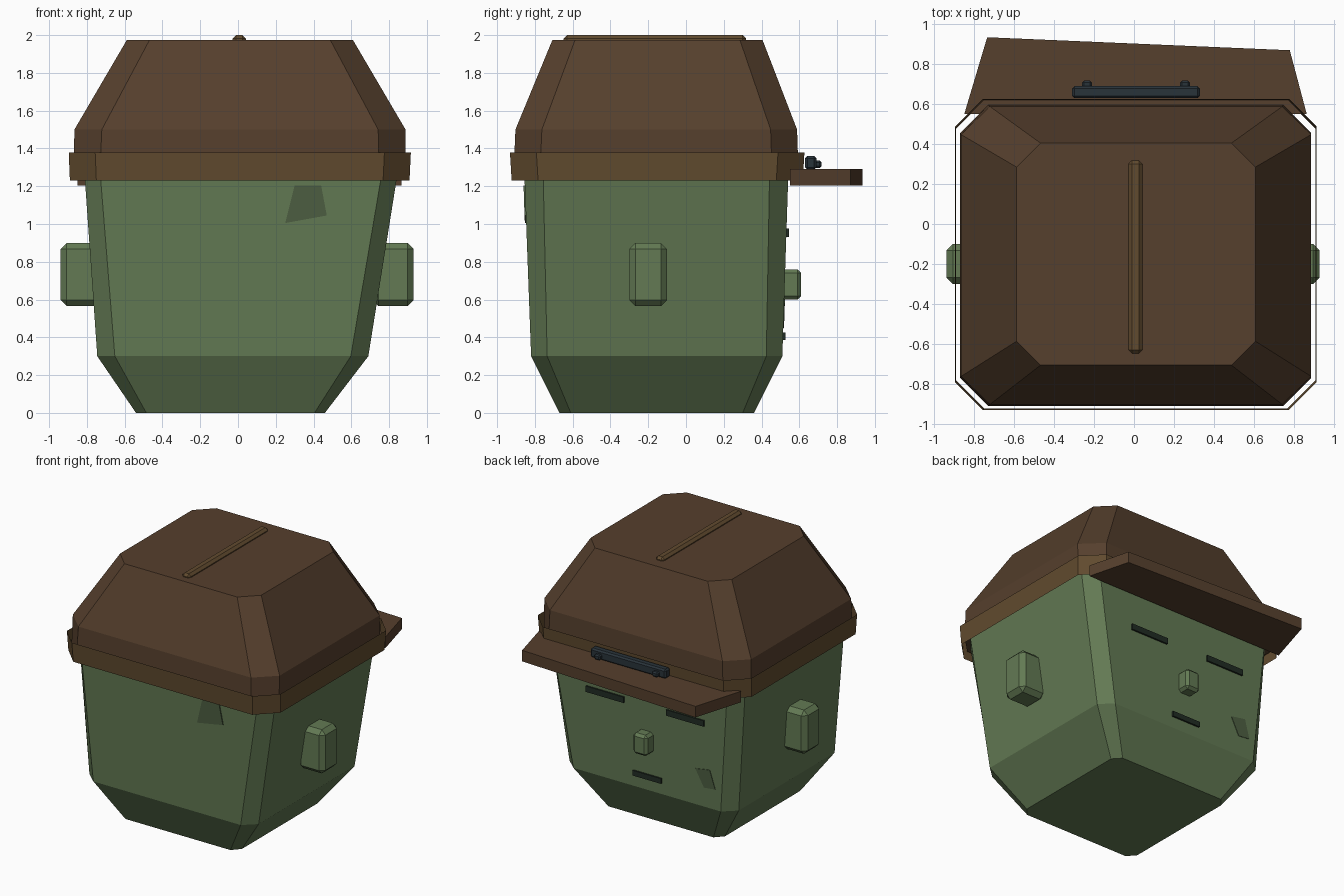
import bpy, bmesh

if "Cube" in bpy.data.objects:
    bpy.data.objects.remove(bpy.data.objects["Cube"])


def material(name, rgb):
    m = bpy.data.materials.new(name)
    m.diffuse_color = (*rgb, 1)
    m.use_nodes = True
    m.node_tree.nodes["Principled BSDF"].inputs["Base Color"].default_value = m.diffuse_color
    return m


GREEN = material("green", (0.125, 0.195, 0.088))
PATCH = material("dark_green", (0.075, 0.115, 0.055))
BROWN = material("brown", (0.092, 0.05, 0.026))
TAN = material("tan", (0.12, 0.07, 0.028))
SLATE = material("slate", (0.022, 0.033, 0.042))
FEATURE = material("near_black_green", (0.015, 0.025, 0.017))


def finish(name, bm, mat):
    bmesh.ops.recalc_face_normals(bm, faces=bm.faces)
    me = bpy.data.meshes.new(name)
    bm.to_mesh(me)
    bm.free()
    me.materials.append(mat)
    ob = bpy.data.objects.new(name, me)
    bpy.context.collection.objects.link(ob)
    return ob


def loft(name, mat, sections, caps=True):
    """Stack chamfered rectangles: (z, x0, x1, y0, y1, chamfer_x, chamfer_y)."""
    bm = bmesh.new()
    rings = []
    for z, x0, x1, y0, y1, cx, cy in sections:
        pts = [(x0 + cx, y0), (x1 - cx, y0), (x1, y0 + cy), (x1, y1 - cy),
               (x1 - cx, y1), (x0 + cx, y1), (x0, y1 - cy), (x0, y0 + cy)]
        rings.append([bm.verts.new((x, y, z)) for x, y in pts])
    for a, b in zip(rings, rings[1:]):
        for i in range(8):
            j = (i + 1) % 8
            bm.faces.new((a[i], a[j], b[j], b[i]))
    if caps:
        bm.faces.new(rings[0][::-1])
        bm.faces.new(rings[-1])
    return finish(name, bm, mat)


def box(name, mat, lo, hi, bevel=0):
    bm = bmesh.new()
    bmesh.ops.create_cube(bm, size=1)
    for v in bm.verts:
        v.co = [(a + b) / 2 + c * (b - a) for a, b, c in zip(lo, hi, v.co)]
    if bevel:
        bmesh.ops.bevel(bm, geom=bm.edges[:], offset=bevel, segments=1,
                        affect='EDGES', clamp_overlap=True)
    return finish(name, bm, mat)


def slab(name, mat, points, offset):
    """Extrude a flat outline along an offset vector."""
    bm = bmesh.new()
    f = bm.faces.new([bm.verts.new(p) for p in points])
    ext = bmesh.ops.extrude_face_region(bm, geom=[f])
    verts = [g for g in ext["geom"] if isinstance(g, bmesh.types.BMVert)]
    bmesh.ops.translate(bm, verts=verts, vec=offset)
    return finish(name, bm, mat)


# Head
loft("head", GREEN, [
    (0.0, -0.54, 0.46, -0.67, 0.36, 0.055, 0.06),
    (0.3, -0.745, 0.69, -0.82, 0.51, 0.093, 0.085),
    (1.3, -0.815, 0.85, -0.857, 0.543, 0.083, 0.10)])

# Helmet-like cap: crown, open band, top ridge, visor
loft("cap_crown", BROWN, [
    (1.29, -0.87, 0.887, -0.912, 0.595, 0.14, 0.14),
    (1.5, -0.866, 0.887, -0.903, 0.588, 0.145, 0.14),
    (1.975, -0.588, 0.608, -0.707, 0.405, 0.12, 0.12)])
loft("cap_band", TAN, [
    (1.23, -0.89, 0.908, -0.923, 0.618, 0.14, 0.14),
    (1.378, -0.896, 0.915, -0.932, 0.627, 0.14, 0.14)], caps=False)
box("cap_ridge", TAN, (-0.028, -0.648, 1.955), (0.042, 0.318, 2.0), 0.018)
slab("cap_visor", BROWN, [(-0.85, 0.55, 1.205), (0.865, 0.55, 1.205),
                          (0.78, 0.87, 1.205), (-0.735, 0.935, 1.205)], (0, 0, 0.085))

# Strap above the visor with two studs
box("visor_strap", SLATE, (-0.31, 0.63, 1.288), (0.33, 0.69, 1.36), 0.012)
for x in (-0.235, 0.255):
    box("strap_stud", SLATE, (x - 0.025, 0.665, 1.296), (x + 0.025, 0.718, 1.336), 0.01)

# Ears
box("ear_left", GREEN, (-0.94, -0.30, 0.565), (-0.72, -0.10, 0.90), 0.033)
box("ear_right", GREEN, (0.71, -0.30, 0.565), (0.93, -0.10, 0.90), 0.033)

# Face on the +y side: nose, eyes, mouth
box("nose", GREEN, (-0.09, 0.48, 0.60), (0.03, 0.61, 0.76), 0.02)
for x in (0.31, -0.37):
    box("eye", FEATURE, (x - 0.16, 0.505, 0.93), (x + 0.16, 0.544, 0.975))
box("mouth", FEATURE, (-0.155, 0.49, 0.385), (0.085, 0.526, 0.425))

# Darker skin patches on both sides
slab("patch_face", PATCH, [(-0.445, 0.523, 0.58), (-0.567, 0.524, 0.60),
                           (-0.61, 0.519, 0.46), (-0.515, 0.519, 0.45)], (0, -0.012, 0))
slab("patch_rear", PATCH, [(0.30, -0.86, 1.205), (0.44, -0.86, 1.205),
                           (0.47, -0.855, 1.045), (0.25, -0.853, 1.005)], (0, 0.015, 0))
